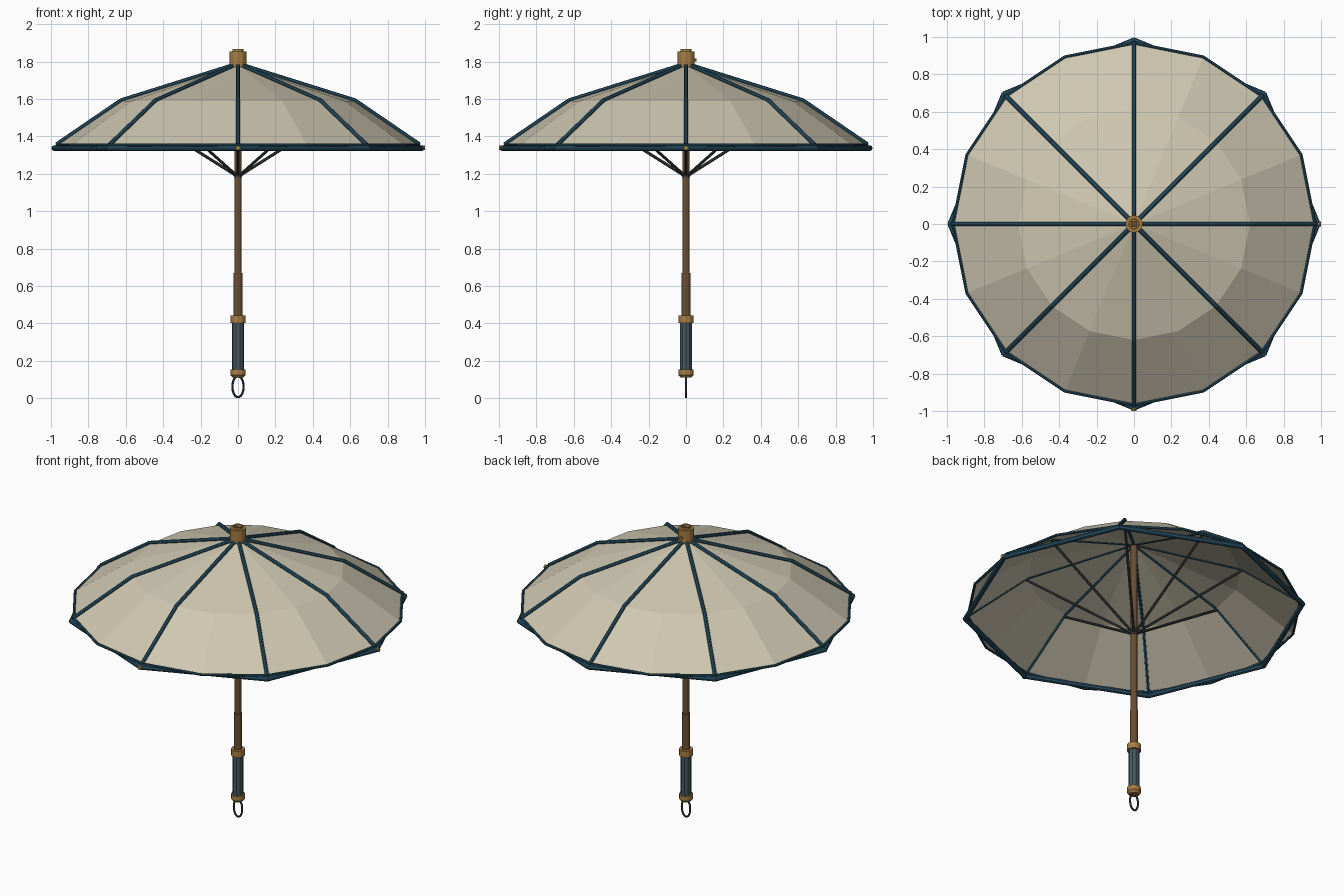
import bpy, bmesh, math
from mathutils import Vector

if "Cube" in bpy.data.objects:
    bpy.data.objects.remove(bpy.data.objects["Cube"])


def material(name, rgb, alpha=1.0):
    lin = [((c / 255 + 0.055) / 1.055) ** 2.4 for c in rgb]
    m = bpy.data.materials.new(name)
    m.diffuse_color = (*lin, alpha)
    m.use_nodes = True
    m.node_tree.nodes["Principled BSDF"].inputs["Base Color"].default_value = m.diffuse_color
    return m


CLOTH = material("beige cloth", (206, 199, 177), 0.94)
TEAL = material("teal trim", (42, 84, 104))
BRASS = material("brass", (168, 127, 68))
WOOD = material("brown wood", (108, 78, 52))
GRIP = material("slate grip", (74, 90, 98))
METAL = material("dark metal", (62, 67, 71))


def finish(bm, name, mat, closed=True):
    bmesh.ops.remove_doubles(bm, verts=bm.verts, dist=1e-5)
    if closed:
        bmesh.ops.recalc_face_normals(bm, faces=bm.faces)
    me = bpy.data.meshes.new(name)
    bm.to_mesh(me)
    bm.free()
    me.materials.append(mat)
    ob = bpy.data.objects.new(name, me)
    bpy.context.collection.objects.link(ob)
    return ob


def lathe(name, profile, sides, mat, closed=True):
    """Spin (radius, height) points around z."""
    bm = bmesh.new()
    rings = [[bm.verts.new(polar(r, 2 * math.pi * i / sides, z)) for i in range(sides)]
             for r, z in profile]
    for lo, hi in zip(rings, rings[1:]):
        for i in range(sides):
            j = (i + 1) % sides
            bm.faces.new((lo[i], lo[j], hi[j], hi[i]))
    return finish(bm, name, mat, closed)


def polar(r, a, z):
    return Vector((r * math.cos(a), r * math.sin(a), z))


def rods(name, paths, radius, mat, sides=8):
    """Straight round bars along each list of points."""
    bm = bmesh.new()
    for path in paths:
        for p, q in zip(path, path[1:]):
            d = q - p
            geo = bmesh.ops.create_cone(bm, cap_ends=True, segments=sides, radius1=radius,
                                        radius2=radius, depth=d.length + radius * 0.5)
            mat4 = d.to_track_quat('Z', 'Y').to_matrix().to_4x4()
            mat4.translation = (p + q) / 2
            bmesh.ops.transform(bm, matrix=mat4, verts=geo['verts'])
    bm_faces = bm.faces[:]
    bmesh.ops.recalc_face_normals(bm, faces=bm_faces)
    return finish(bm, name, mat)


def tube(name, r, z0, z1, sides, mat):
    return lathe(name, [(0, z0), (r, z0), (r, z1), (0, z1)], sides, mat)


EIGHT = [i * math.pi / 4 for i in range(8)]

# Canopy: sixteen panels with one bend
lathe("canopy", [(0.965, 1.353), (0.62, 1.588), (0.0, 1.782)], 16, CLOTH, closed=False)

# Ribs over the canopy
rods("ribs", [[polar(0.02, a, 1.782), polar(0.625, a, 1.592), polar(0.968, a, 1.358)]
              for a in EIGHT], 0.0115, TEAL)

# Hem along the canopy edge
rods("canopy_hem", [[polar(0.967, i * math.pi / 8, 1.354) for i in range(17)]], 0.008, TEAL)

# Octagonal rim bars below the hem
rods("rim_bars", [[polar(0.982, i * math.pi / 4, 1.337) for i in range(9)]], 0.015, TEAL)

# Stretchers from the runner to the bends of the ribs
rods("stretchers", [[polar(0.012, a, 1.192), polar(0.62, a, 1.575)] for a in EIGHT],
     0.008, METAL)
tube("runner", 0.022, 1.18, 1.205, 12, METAL)

# Brass studs on the rim
rods("rim_studs", [[polar(0.975, a, 1.339), polar(0.996, a, 1.339)]
                   for a in (0, -math.pi / 2)], 0.013, BRASS)

# Pole with a thicker lower sleeve
tube("pole", 0.0195, 0.42, 1.80, 12, WOOD)
tube("pole_sleeve", 0.0245, 0.42, 0.67, 12, WOOD)

# Top cap with a socket
lathe("top_cap", [(0, 1.772), (0.046, 1.772), (0.046, 1.855), (0.03, 1.855), (0.03, 1.868),
                  (0.024, 1.868), (0.024, 1.835), (0, 1.835)], 12, BRASS)
bm = bmesh.new()
bmesh.ops.create_cube(bm, size=1)
bmesh.ops.scale(bm, vec=(0.034, 0.034, 0.03), verts=bm.verts)
bmesh.ops.translate(bm, vec=(0, 0, 1.835), verts=bm.verts)
finish(bm, "cap_plug", WOOD)
rods("cap_pin", [[Vector((0, 0.03, 1.808)), Vector((0, 0.054, 1.808))]], 0.009, BRASS)

# Handle grip and its collars
tube("grip", 0.033, 0.14, 0.41, 10, GRIP)
tube("upper_collar", 0.041, 0.402, 0.442, 12, BRASS)
lathe("lower_collar", [(0, 0.11), (0.028, 0.11), (0.041, 0.124), (0.041, 0.154), (0, 0.154)],
      12, BRASS)

# Hanging loop
loop = [Vector((0.03 * math.cos(t), 0, 0.062 + 0.056 * math.sin(t)))
        for t in [2 * math.pi * i / 24 for i in range(25)]]
rods("hanging_loop", [loop], 0.006, METAL)
